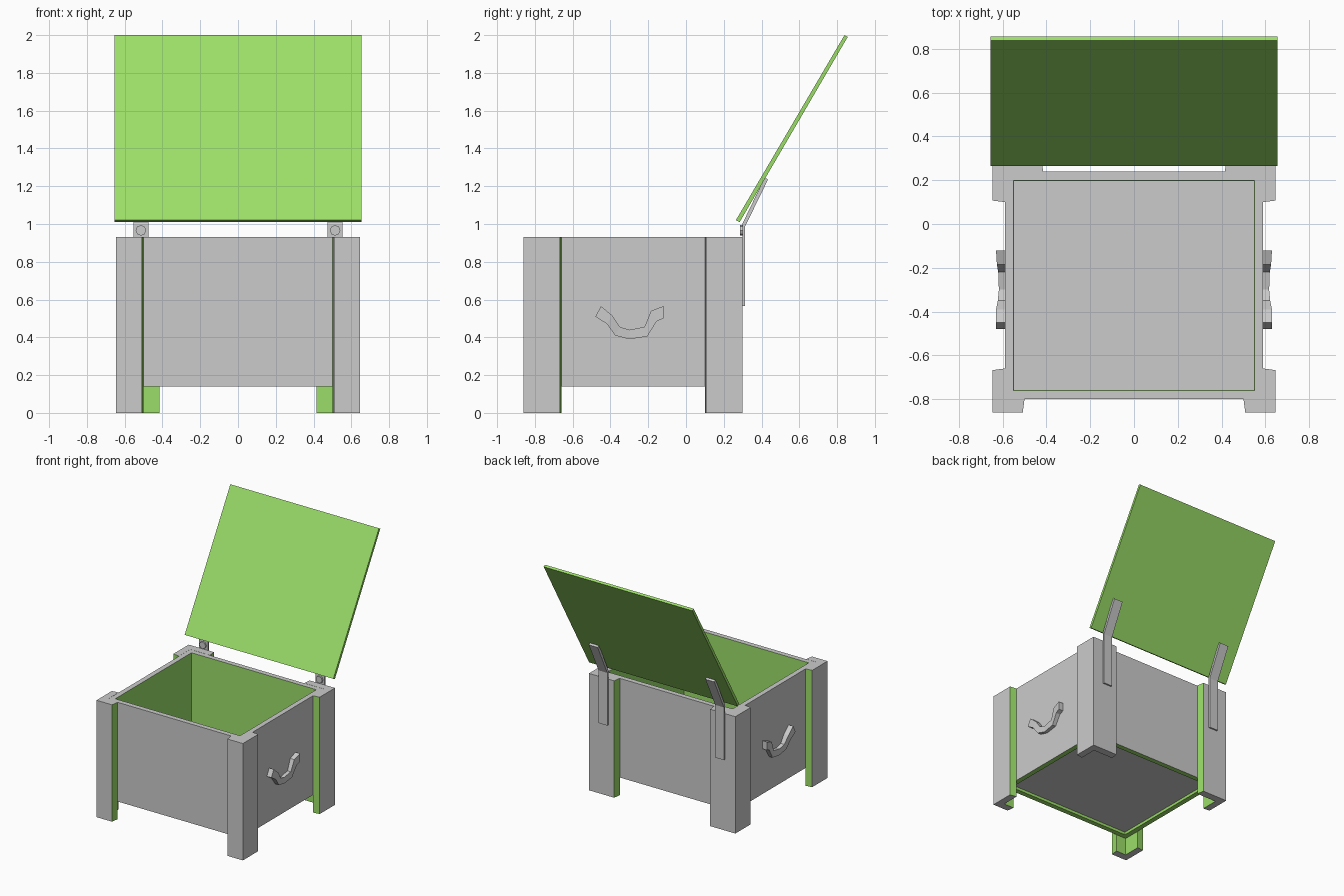
import bpy, bmesh
from mathutils import Vector

if "Cube" in bpy.data.objects:
    bpy.data.objects.remove(bpy.data.objects["Cube"])

green = bpy.data.materials.new("green")
green.diffuse_color = (0.33, 0.73, 0.14, 1)
green.use_nodes = True
green.node_tree.nodes["Principled BSDF"].inputs["Base Color"].default_value = green.diffuse_color
grey = bpy.data.materials.new("grey")
grey.diffuse_color = (0.8, 0.8, 0.8, 1)
grey.use_nodes = True
grey.node_tree.nodes["Principled BSDF"].inputs["Base Color"].default_value = grey.diffuse_color


def finish(name, bm):
    me = bpy.data.meshes.new(name)
    bmesh.ops.recalc_face_normals(bm, faces=bm.faces)
    bm.to_mesh(me)
    bm.free()
    ob = bpy.data.objects.new(name, me)
    bpy.context.collection.objects.link(ob)
    me.materials.append(grey)
    me.materials.append(green)
    return ob


def prism(name, pts, offset, green_sides=(), all_green=False):
    """Extrude a closed outline by an offset; side i follows edge i."""
    bm = bmesh.new()
    off = Vector(offset)
    a = [bm.verts.new(p) for p in pts]
    b = [bm.verts.new(Vector(p) + off) for p in pts]
    bm.faces.new(a)
    bm.faces.new(b)
    n = len(pts)
    for i in range(n):
        j = (i + 1) % n
        f = bm.faces.new((a[i], a[j], b[j], b[i]))
        f.material_index = int(i in green_sides)
    if all_green:
        for f in bm.faces:
            f.material_index = 1
    return finish(name, bm)


# Chest body: open box with a recessed underside
bm = bmesh.new()
bmesh.ops.create_cube(bm, size=1)
for v in bm.verts:
    v.co = (v.co.x * 1.18, v.co.y * 1.04 - 0.28, 0.14 if v.co.z < 0 else 0.93)
bm.normal_update()
top = max(bm.faces, key=lambda f: f.calc_center_median().z)
bottom = min(bm.faces, key=lambda f: f.calc_center_median().z)
for face, depth in ((top, 0.74), (bottom, 0.02)):
    bmesh.ops.inset_region(bm, faces=[face], thickness=0.057)
    up = -1 if face is top else 1
    walls = bmesh.ops.inset_individual(bm, faces=[face], thickness=0.004)["faces"]
    for v in face.verts:
        v.co.z += up * depth
    for f in walls:
        f.material_index = 1
for f in bm.faces:
    if f.calc_center_median().z < 0.145:
        f.material_index = 1
finish("chest_body", bm)

# L-shaped corner legs
for sx, side in ((-1, "left"), (1, "right")):
    for pos, yo, yi, ye, xe in (("front", -0.86, -0.80, -0.66, 0.50),
                                ("back", 0.30, 0.24, 0.10, 0.415)):
        d = 0.007 if pos == "front" else -0.007
        outline = [(0.645, yo), (xe + 0.008, yo), (xe, yi), (0.59, yi),
                   (0.59, ye), (0.645, ye - d)]
        prism(f"{pos}_{side}_leg", [(sx * x, y, 0) for x, y in outline],
              (0, 0, 0.931), green_sides=(1, 2, 3, 4))

# Open lid
prism("lid", [(-0.655, 0.264, 1.02), (-0.655, 0.284, 1.01),
              (-0.655, 0.856, 1.99), (-0.655, 0.839, 2.0)],
      (1.31, 0, 0), all_green=True)

# Hinges: bent strap and bolt head
strap = [(0.298, 0.565), (0.312, 0.565), (0.312, 0.985), (0.434, 1.235),
         (0.417, 1.247), (0.298, 1.0)]
for sx, side in ((-1, "left"), (1, "right")):
    prism(f"{side}_hinge", [(sx * 0.475, y, z) for y, z in strap],
          (sx * 0.078, 0, 0))
    bpy.ops.mesh.primitive_cylinder_add(vertices=8, radius=0.028, depth=0.014,
                                        location=(sx * 0.514, 0.292, 0.966),
                                        rotation=(1.5708, 0, 0))
    bpy.context.object.name = f"{side}_hinge_bolt"

# Curved side handles: (y, z upper), (y, z lower), outer x
stations = [((-0.45, 0.565), (-0.48, 0.51), 0.63),
            ((-0.39, 0.515), (-0.42, 0.472), 0.63),
            ((-0.35, 0.455), (-0.375, 0.41), 0.622),
            ((-0.30, 0.44), (-0.30, 0.39), 0.617),
            ((-0.22, 0.455), (-0.205, 0.405), 0.62),
            ((-0.185, 0.54), (-0.155, 0.485), 0.626),
            ((-0.12, 0.565), (-0.12, 0.50), 0.63)]
for sx, side in ((-1, "left"), (1, "right")):
    bm = bmesh.new()
    rings = []
    for up, lo, xo in stations:
        rings.append([bm.verts.new((sx * x, y, z)) for x, (y, z) in
                      ((0.588, up), (xo, up), (xo, lo), (0.588, lo))])
    for a, b in zip(rings, rings[1:]):
        for i in range(4):
            j = (i + 1) % 4
            bm.faces.new((a[i], a[j], b[j], b[i]))
    bm.faces.new(rings[0])
    bm.faces.new(rings[-1])
    finish(f"{side}_handle", bm)
